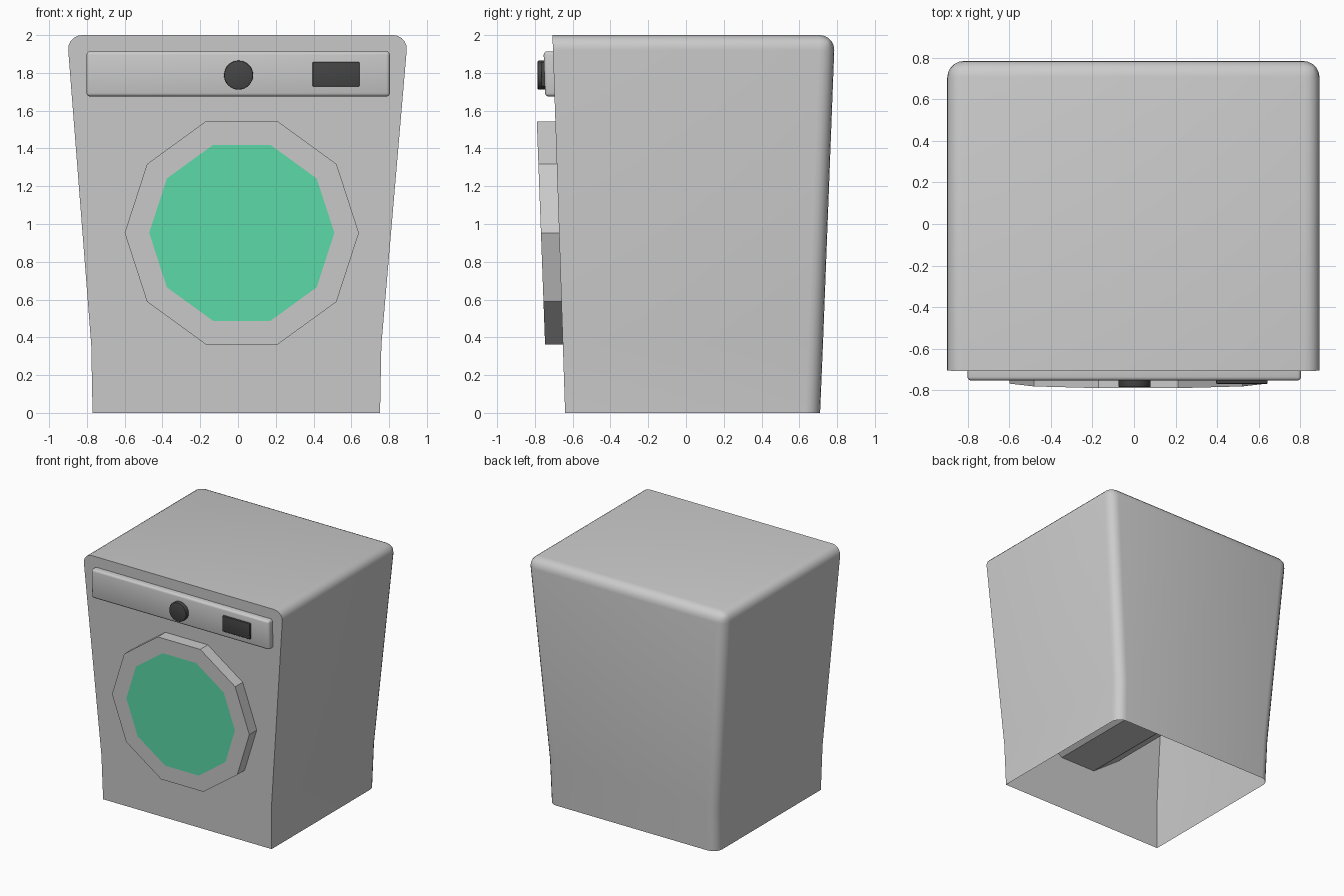
import bpy, bmesh, math

if "Cube" in bpy.data.objects:
    bpy.data.objects.remove(bpy.data.objects["Cube"])


def wall_y(z):
    """Front wall depth at height z."""
    if z < 0.36:
        return -0.64 - 0.012 * z / 0.36
    return -0.652 - 0.055 * (z - 0.36) / 1.64


def material(name, rgb):
    m = bpy.data.materials.new(name)
    m.diffuse_color = (*rgb, 1)
    m.use_nodes = True
    m.node_tree.nodes["Principled BSDF"].inputs["Base Color"].default_value = m.diffuse_color
    return m


def make_object(name, bm, mats=(), smooth=True, angle=35):
    bmesh.ops.recalc_face_normals(bm, faces=bm.faces)
    me = bpy.data.meshes.new(name)
    bm.to_mesh(me)
    bm.free()
    ob = bpy.data.objects.new(name, me)
    bpy.context.collection.objects.link(ob)
    for m in mats:
        me.materials.append(m)
    if smooth:
        bpy.ops.object.select_all(action='DESELECT')
        ob.select_set(True)
        bpy.context.view_layer.objects.active = ob
        bpy.ops.object.shade_smooth_by_angle(angle=math.radians(angle))
    return ob


def bridge(bm, a, b):
    n = len(a)
    return [bm.faces.new((a[i], a[(i + 1) % n], b[(i + 1) % n], b[i])) for i in range(n)]


dark = material("dark_plastic", (0.06, 0.06, 0.06))
green = material("green_glass", (0.11, 0.72, 0.41))

# Cabinet: tapered shell, open below, rounded everywhere except round the front
bm = bmesh.new()
rings = []
for z, x0, x1, yb in ((0, -0.77, 0.752, 0.71), (0.36, -0.777, 0.759, 0.725), (2, -0.905, 0.9, 0.788)):
    yf = wall_y(z)
    rings.append([bm.verts.new(p) for p in ((x0, yf, z), (x1, yf, z), (x1, yb, z), (x0, yb, z))])
bridge(bm, rings[0], rings[1])
bridge(bm, rings[1], rings[2])
bm.faces.new(rings[2])
top = rings[2]
pairs = [(top[1], top[2]), (top[2], top[3]), (top[3], top[0])]
pairs += [(rings[k][i], rings[k + 1][i]) for k in (0, 1) for i in (2, 3)]
edges = [bm.edges.get(p) for p in pairs]
bmesh.ops.bevel(bm, geom=edges, offset=0.08, offset_type='OFFSET', segments=5,
                profile=0.5, affect='EDGES', clamp_overlap=True)
make_object("cabinet", bm)

# Door: ten-sided rim with flat green window, following the wall's slope
CX, CZ, SIDES = 0.02, 0.953, 10


def decagon(bm, r, depth):
    pts = []
    for i in range(SIDES):
        a = i * math.tau / SIDES
        z = CZ + r * math.sin(a)
        pts.append(bm.verts.new((CX + r * math.cos(a), depth(z), z)))
    return pts


def door_front(z):
    return -0.768 - 0.037 * (z - CZ)


bm = bmesh.new()
back = decagon(bm, 0.62, wall_y)
front = decagon(bm, 0.62, door_front)
inner = decagon(bm, 0.49, door_front)
bridge(bm, back, front)
bridge(bm, front, inner)
bm.faces.new(inner).material_index = 1
make_object("door", bm, (material("rim_grey", (0.8, 0.8, 0.8)), green), smooth=False)

# Drum behind the door, visible through the open base
bm = bmesh.new()
mouth = decagon(bm, 0.52, lambda z: wall_y(z) + 0.005)
end = decagon(bm, 0.52, lambda z: 0.3 - 0.037 * (z - CZ))
bridge(bm, mouth, end)
bm.faces.new(end)
make_object("drum", bm, smooth=False)


# Sloped box: front face at the given depth, rounded corners
def box(name, x0, x1, z0, z1, front_y, thick, bevel, mats=()):
    bm = bmesh.new()
    loops = []
    for t in (0, thick):
        loops.append([bm.verts.new((x, front_y + t - 0.034 * (z - (z0 + z1) / 2), z))
                      for x, z in ((x0, z0), (x1, z0), (x1, z1), (x0, z1))])
    bridge(bm, *loops)
    bm.faces.new(loops[0])
    bm.faces.new(loops[1])
    back = set(loops[1])
    keep = [e for e in bm.edges if not all(v in back for v in e.verts)]
    bmesh.ops.bevel(bm, geom=keep, offset=bevel, segments=3, profile=0.5, affect='EDGES')
    return make_object(name, bm, mats)


box("control_panel", -0.802, 0.804, 1.675, 1.914, -0.75, 0.06, 0.018)
box("display", 0.395, 0.643, 1.728, 1.858, -0.767, 0.03, 0.005, (dark,))

# Control knob
bm = bmesh.new()
bmesh.ops.create_cone(bm, cap_ends=True, segments=32, radius1=0.077, radius2=0.077, depth=0.045)
rim = [e for e in bm.edges if all(v.co.z > 0 for v in e.verts)]
bmesh.ops.bevel(bm, geom=rim, offset=0.006, segments=2, profile=0.5, affect='EDGES')
knob = make_object("knob", bm, (dark,))
knob.rotation_euler = (math.radians(90), 0, 0)
knob.location = (0.003, -0.763, 1.788)
